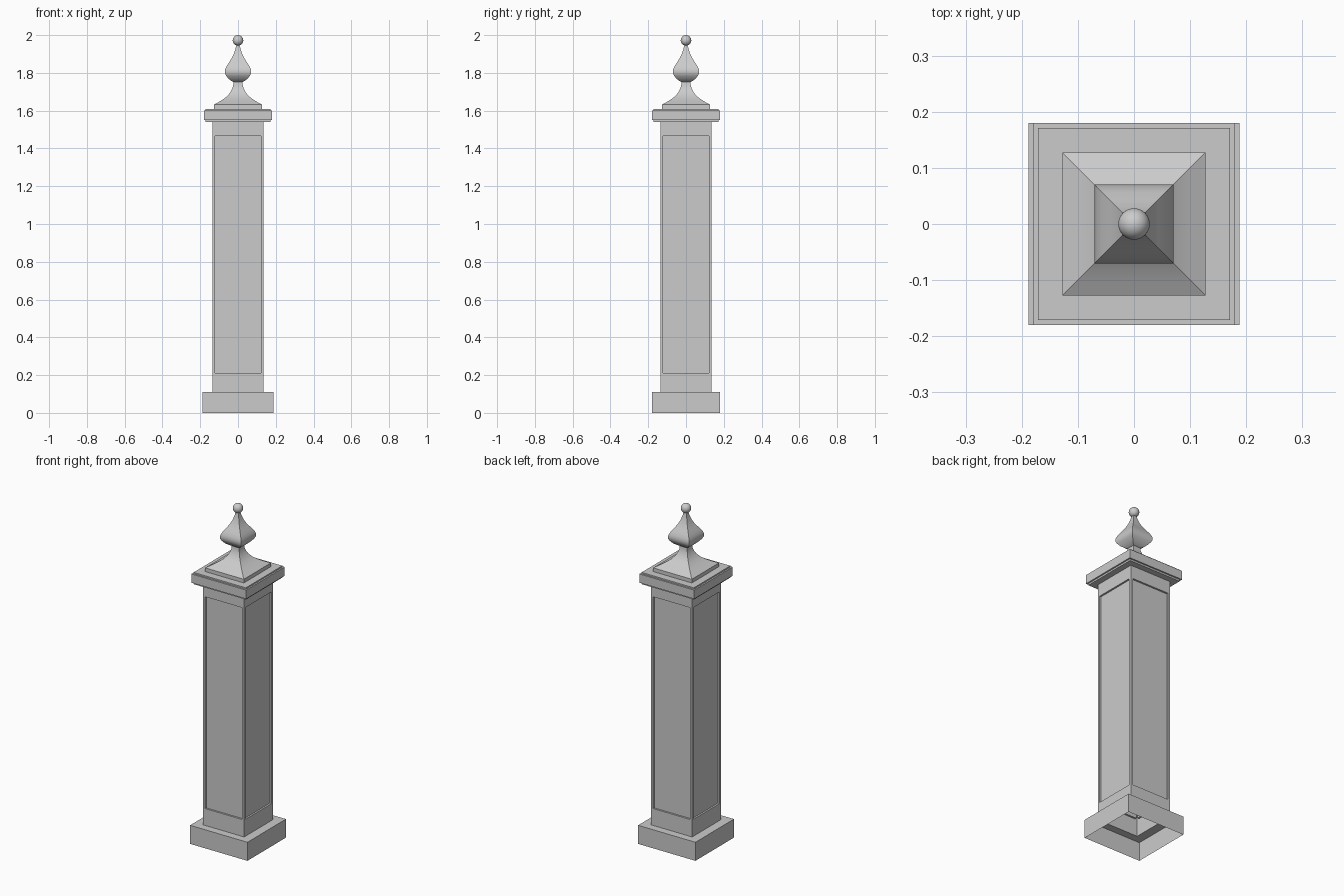
import bpy, bmesh

if "Cube" in bpy.data.objects:
    bpy.data.objects.remove(bpy.data.objects["Cube"])


def make_object(name, bm):
    mesh = bpy.data.meshes.new(name)
    bm.to_mesh(mesh)
    bm.free()
    obj = bpy.data.objects.new(name, mesh)
    bpy.context.collection.objects.link(obj)
    return obj


def square_loft(profile, close_top=False):
    """Skin rectangular rings given as (half x, half y, z)."""
    bm = bmesh.new()
    rings = [[bm.verts.new((sx * hx, sy * hy, z))
              for sx, sy in ((-1, -1), (1, -1), (1, 1), (-1, 1))]
             for hx, hy, z in profile]
    for a, b in zip(rings, rings[1:]):
        for i in range(4):
            j = (i + 1) % 4
            bm.faces.new((a[i], a[j], b[j], b[i]))
    if close_top:
        bm.faces.new(rings[-1])
    return bm


def smooth(obj, angle):
    bpy.ops.object.select_all(action='DESELECT')
    obj.select_set(True)
    bpy.context.view_layer.objects.active = obj
    bpy.ops.object.shade_smooth_by_angle(angle=angle)


SHAFT = 0.135
PANEL_BOTTOM, PANEL_TOP = 0.21, 1.465

# Base: hollow underneath, with a ledge running in to the shaft
make_object("base", square_loft([(0.188, 0.18, 0), (0.188, 0.18, 0.11),
                                 (SHAFT, SHAFT, 0.11)]))

# Shaft: open tube with a recessed panel on each side
bm = square_loft([(SHAFT, SHAFT, 0.11), (SHAFT, SHAFT, 1.54)])
bm.normal_update()
panels = list(bm.faces)
bmesh.ops.inset_individual(bm, faces=panels, thickness=0.02)
for f in panels:
    for v in f.verts:
        v.co.z = PANEL_BOTTOM if v.co.z < 0.8 else PANEL_TOP
bm.normal_update()
bmesh.ops.inset_individual(bm, faces=panels, thickness=0.0005, depth=-0.01)
make_object("shaft", bm)

# Cap: stepped slab
cap = [(SHAFT, 1.54), (0.171, 1.54), (0.171, 1.55), (0.18, 1.55),
       (0.18, 1.602), (0.171, 1.602), (0.171, 1.61), (0.127, 1.61)]
make_object("cap", square_loft([(h, h, z) for h, z in cap]))

# Finial: square-section flared foot, neck and bulb
finial = [(0.127, 1.61), (0.127, 1.632), (0.098, 1.648), (0.075, 1.663),
          (0.056, 1.678), (0.04, 1.698), (0.03, 1.718), (0.025, 1.737),
          (0.024, 1.752), (0.037, 1.758), (0.051, 1.77), (0.063, 1.785),
          (0.069, 1.797), (0.07, 1.811), (0.066, 1.825), (0.056, 1.843),
          (0.043, 1.862), (0.031, 1.882), (0.021, 1.904), (0.013, 1.93),
          (0.008, 1.955)]
smooth(make_object("finial", square_loft([(h, h, z) for h, z in finial], True)), 0.5)

# Ball on top
bpy.ops.mesh.primitive_uv_sphere_add(segments=32, ring_count=16, radius=0.028,
                                     location=(0, 0, 1.972))
ball = bpy.context.object
ball.name = "ball"
smooth(ball, 0.6)
